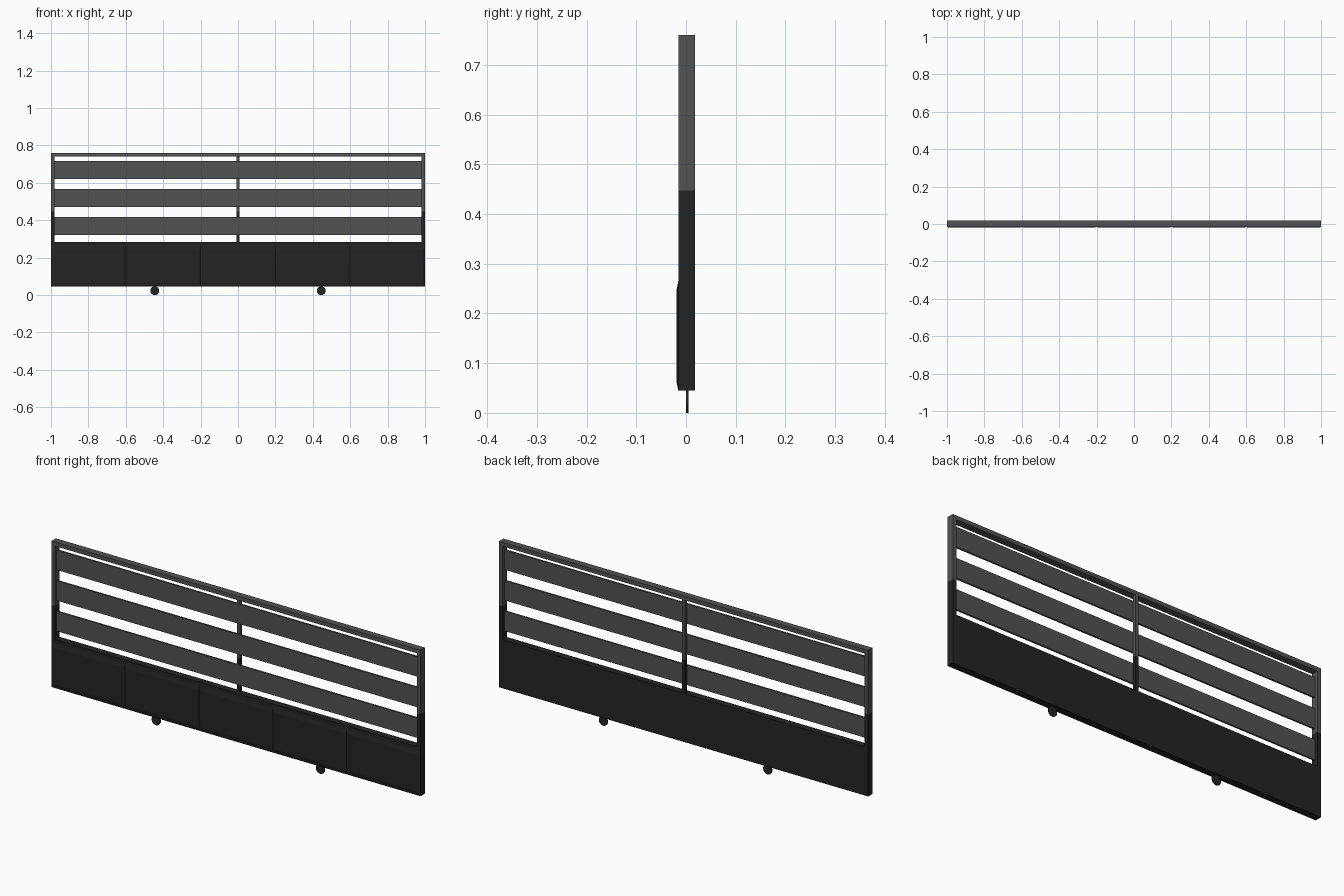
import bpy, bmesh, math
from mathutils import Matrix, Vector

if "Cube" in bpy.data.objects:
    bpy.data.objects.remove(bpy.data.objects["Cube"])


def material(name, v):
    m = bpy.data.materials.new(name)
    m.diffuse_color = (v, v, v, 1)
    m.use_nodes = True
    m.node_tree.nodes["Principled BSDF"].inputs["Base Color"].default_value = m.diffuse_color
    return m


GREY = material("mid grey", 0.085)
DARK = material("near black", 0.017)
SPLIT = 0.447            # height where the paint changes
FRONT, BACK = -0.0155, 0.0185


def finish(name, bm, mats):
    bmesh.ops.recalc_face_normals(bm, faces=bm.faces)
    me = bpy.data.meshes.new(name)
    bm.to_mesh(me)
    bm.free()
    for m in mats:
        me.materials.append(m)
    ob = bpy.data.objects.new(name, me)
    bpy.context.collection.objects.link(ob)
    return ob


def add_box(bm, lo, hi):
    lo, hi = Vector(lo), Vector(hi)
    mat = Matrix.Translation((lo + hi) / 2) @ Matrix.Diagonal((*(hi - lo), 1))
    return bmesh.ops.create_cube(bm, size=1, matrix=mat)["verts"]


def two_tone(bm):
    # cut at the paint line, dark (slot 1) below
    geom = bm.verts[:] + bm.edges[:] + bm.faces[:]
    bmesh.ops.bisect_plane(bm, geom=geom, plane_co=(0, 0, SPLIT), plane_no=(0, 0, 1))
    for f in bm.faces:
        f.material_index = int(f.calc_center_median().z < SPLIT)


# outer frame posts
for side, x0, x1 in (("left", -1, -0.98), ("right", 0.98, 1)):
    bm = bmesh.new()
    add_box(bm, (x0, FRONT, 0.045), (x1, BACK, 0.76))
    two_tone(bm)
    finish(side + "_post", bm, (GREY, DARK))

# top rail
bm = bmesh.new()
add_box(bm, (-0.98, FRONT, 0.74), (0.98, BACK, 0.76))
finish("top_rail", bm, (GREY,))

# middle post behind the slats
bm = bmesh.new()
add_box(bm, (-0.008, 0.004, 0.28), (0.008, BACK, 0.74))
two_tone(bm)
finish("middle_post", bm, (GREY, DARK))

# horizontal slats
for i in range(3):
    z = 0.32 + 0.15 * i
    bm = bmesh.new()
    add_box(bm, (-0.98, -0.005, z), (0.98, 0.004, z + 0.097))
    finish(f"slat_{i + 1}", bm, (GREY,))

# solid lower board
bm = bmesh.new()
add_box(bm, (-0.98, FRONT, 0.045), (0.98, BACK, 0.283))
finish("lower_board", bm, (DARK,))

# five raised front panels with sloped borders
for i in range(5):
    x = -0.8 + 0.4 * i
    bm = bmesh.new()
    for v in add_box(bm, (x - 0.2, -0.0195, 0.045), (x + 0.2, FRONT, 0.265)):
        if v.co.y < -0.018:
            v.co.x += 0.01 if v.co.x < x else -0.01
            v.co.z += 0.02 if v.co.z < 0.15 else -0.02
    finish(f"front_panel_{i + 1}", bm, (DARK,))

# small disc wheels under the board
for side, x in (("left", -0.445), ("right", 0.445)):
    bm = bmesh.new()
    mat = Matrix.Translation((x, 0.003, 0.0235)) @ Matrix.Rotation(math.pi / 2, 4, "X")
    bmesh.ops.create_cone(bm, cap_ends=True, segments=24, radius1=0.0235,
                          radius2=0.0235, depth=0.005, matrix=mat)
    finish(side + "_wheel", bm, (DARK,))
